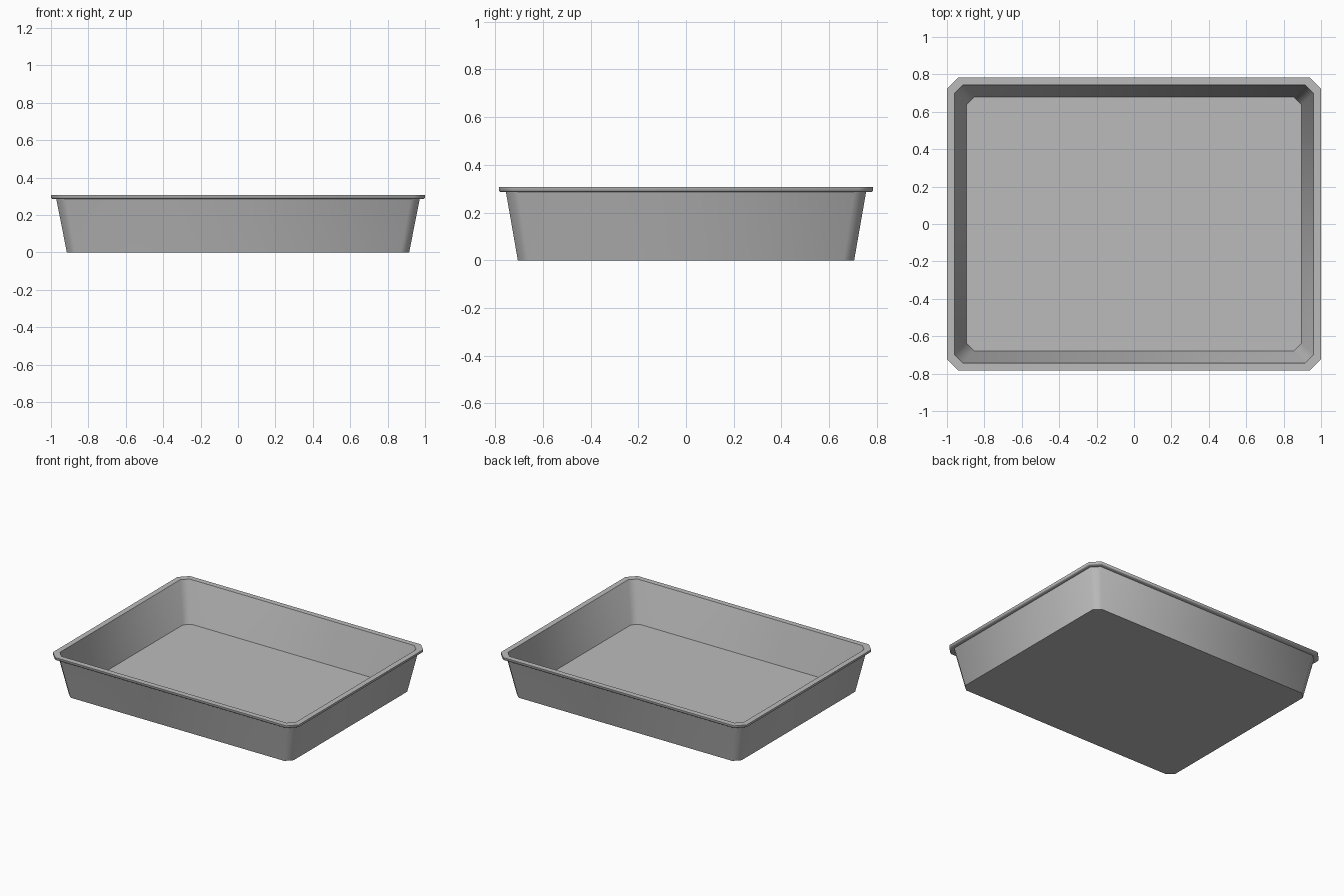
import bpy, bmesh, math

cube = bpy.data.objects.get("Cube")
if cube:
    bpy.data.objects.remove(cube, do_unlink=True)

# Plain grey metal
metal = bpy.data.materials.new("grey metal")
metal.use_nodes = True
grey = (0.5, 0.5, 0.5, 1)
metal.diffuse_color = grey
metal.node_tree.nodes["Principled BSDF"].inputs["Base Color"].default_value = grey


def ring(bm, x, y, cut, z):
    """Rectangle with clipped corners, counter-clockwise."""
    points = [(x, y - cut), (x - cut, y), (cut - x, y), (-x, y - cut),
              (-x, cut - y), (cut - x, -y), (x - cut, -y), (x, cut - y)]
    return [bm.verts.new((px, py, z)) for px, py in points]


# Rings from the underside, over the rim, down to the inner floor:
# half width, half depth, corner cut, height
sections = [
    (0.915, 0.705, 0.045, 0.0),     # underside
    (0.972, 0.755, 0.05, 0.287),    # wall top below the rim
    (0.995, 0.779, 0.06, 0.287),    # rim lower edge
    (1.0, 0.784, 0.06, 0.292),      # rim side
    (1.0, 0.784, 0.06, 0.307),      # rim upper edge
    (0.96, 0.744, 0.045, 0.307),    # rim inner edge
    (0.896, 0.68, 0.042, 0.015),    # inner floor
]
bm = bmesh.new()
rings = [ring(bm, *s) for s in sections]
for low, high in zip(rings, rings[1:]):
    for i in range(len(low)):
        j = (i + 1) % len(low)
        bm.faces.new((low[i], low[j], high[j], high[i]))
bm.faces.new(reversed(rings[0]))
bm.faces.new(rings[-1])
bmesh.ops.recalc_face_normals(bm, faces=bm.faces)

mesh = bpy.data.meshes.new("tray")
bm.to_mesh(mesh)
bm.free()
mesh.materials.append(metal)
tray = bpy.data.objects.new("tray", mesh)
bpy.context.collection.objects.link(tray)

# Soft corners, crisp rim and floor edges
bpy.ops.object.select_all(action="DESELECT")
tray.select_set(True)
bpy.context.view_layer.objects.active = tray
bpy.ops.object.shade_smooth_by_angle(angle=math.radians(50))
